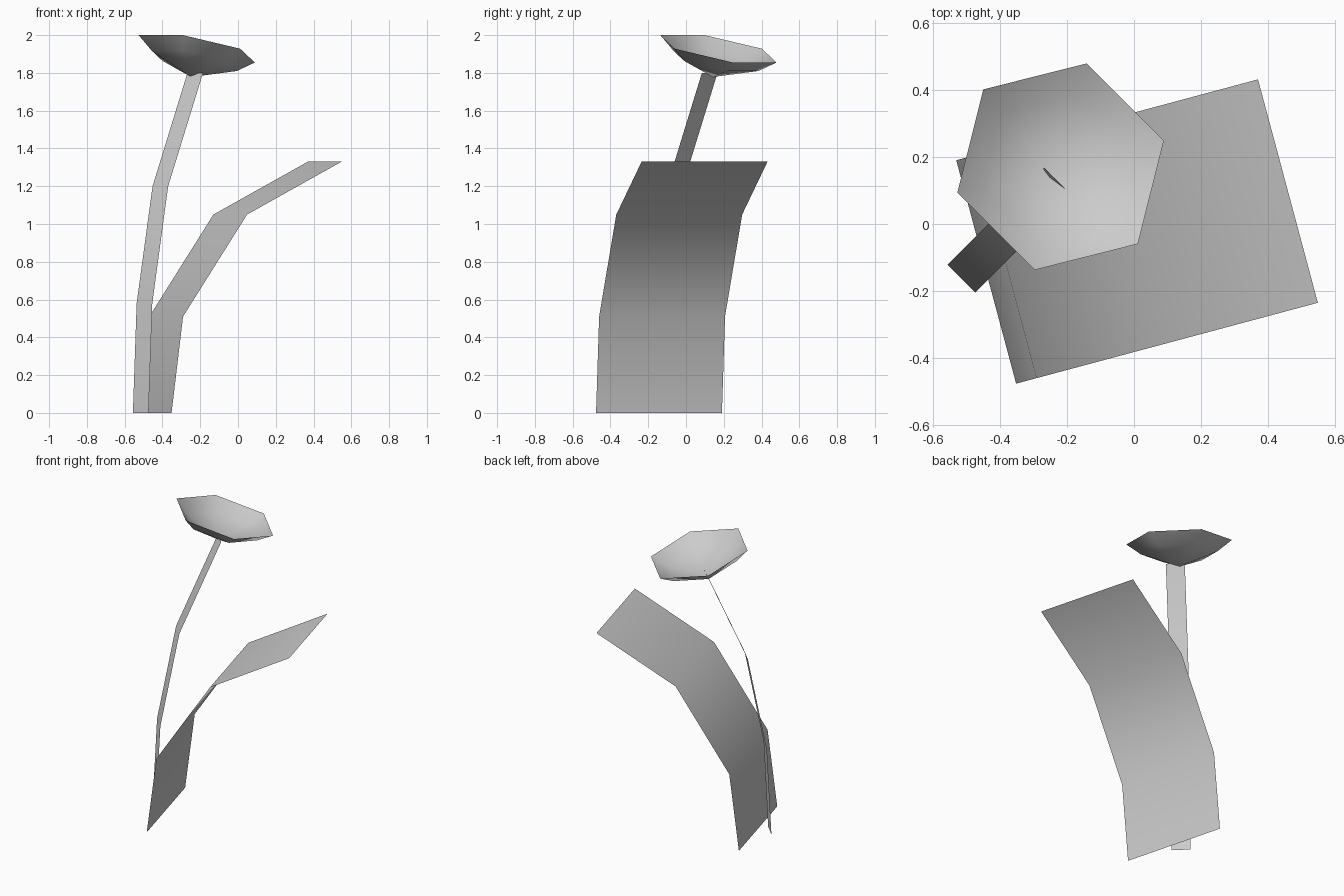
import bpy, bmesh
from math import radians, tau
from mathutils import Matrix, Vector

cube = bpy.data.objects.get("Cube")
if cube:
    bpy.data.objects.remove(cube, do_unlink=True)

grey = bpy.data.materials.new("light grey")
grey.use_nodes = True
colour = (0.6, 0.6, 0.6, 1)
grey.diffuse_color = colour
grey.node_tree.nodes["Principled BSDF"].inputs["Base Color"].default_value = colour


def finish(name, bm):
    """Turn a bmesh into a smooth shaded object."""
    for face in bm.faces:
        face.smooth = True
    mesh = bpy.data.meshes.new(name)
    bm.to_mesh(mesh)
    bm.free()
    mesh.materials.append(grey)
    obj = bpy.data.objects.new(name, mesh)
    bpy.context.collection.objects.link(obj)
    return obj


def ribbon(name, base, angle, width, profile):
    """Flat strip that bends towards angle; profile holds (reach, height)."""
    turn = Matrix.Translation((*base, 0)) @ Matrix.Rotation(radians(angle), 4, 'Z')
    bm = bmesh.new()
    rows = [[bm.verts.new(turn @ Vector((reach, side * width / 2, z)))
             for side in (-1, 1)] for reach, z in profile]
    for low, high in zip(rows, rows[1:]):
        bm.faces.new((low[0], high[0], high[1], low[1]))
    bmesh.ops.reverse_faces(bm, faces=bm.faces)
    for face in bm.faces:
        face.normal_update()
        if face.normal.z < 0:
            face.normal_flip()
    return finish(name, bm)


# Broad leaf, curling over to the left
ribbon("leaf", (-0.441, -0.143), 15, 0.69,
       [(0, 0), (0.063, 0.51), (0.414, 1.05), (0.932, 1.33)])

# Narrow stem, leaning under the flower
ribbon("stem", (-0.515, -0.163), 45, 0.117,
       [(0, 0), (0.028, 0.58), (0.147, 1.2), (0.408, 1.80)])

# Open six-sided flower cup, tipped to the back left
bm = bmesh.new()
rim = [(0.326, 0), (0.238, -0.067), (0, -0.155)]
verts = [bm.verts.new((r, 0, z)) for r, z in rim]
edges = [bm.edges.new(pair) for pair in zip(verts, verts[1:])]
bmesh.ops.spin(bm, geom=verts + edges, cent=(0, 0, 0), axis=(0, 0, 1),
               angle=tau, steps=6)
bmesh.ops.remove_doubles(bm, verts=bm.verts, dist=0.001)
for face in bm.faces:
    face.normal_update()
    if face.normal.z < 0:
        face.normal_flip()
tilt = (Matrix.Translation((-0.219, 0.171, 1.928))
        @ Matrix.Rotation(radians(15), 4, Vector((-1, 1, 0)))
        @ Matrix.Rotation(radians(15), 4, 'Z'))
bm.transform(tilt)
finish("flower_cup", bm)
